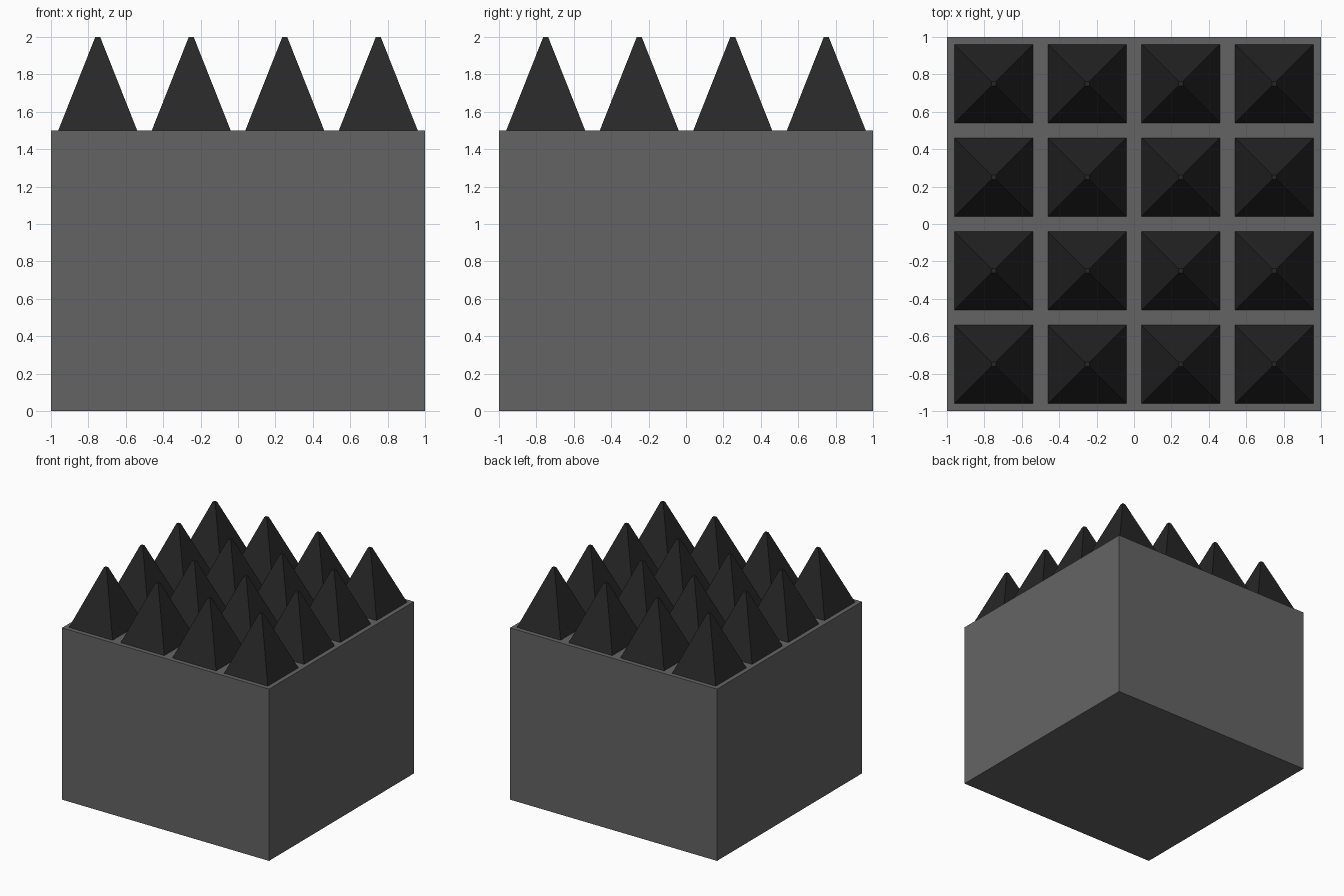
import bpy
import math

if "Cube" in bpy.data.objects:
    bpy.data.objects.remove(bpy.data.objects["Cube"])

SPACING = 0.5
BASE_TOP = 1.5
SPIKE_HALF = 0.211   # half width of a spike at its foot
TIP_HALF = 0.013     # half width of its blunt tip


def material(name, value):
    mat = bpy.data.materials.new(name)
    mat.diffuse_color = (value, value, value, 1)
    mat.use_nodes = True
    mat.node_tree.nodes["Principled BSDF"].inputs["Base Color"].default_value = mat.diffuse_color
    return mat


grey = material("mid grey", 0.127)
black = material("near black", 0.02)

# Solid block
bpy.ops.mesh.primitive_cube_add(size=2, location=(0, 0, BASE_TOP / 2))
block = bpy.context.object
block.name = "block"
block.scale.z = BASE_TOP / 2
bpy.ops.object.transform_apply(location=False, rotation=False, scale=True)
block.data.materials.append(grey)

# Four by four grid of blunt square pyramids, all sharing one mesh
bpy.ops.mesh.primitive_cone_add(
    vertices=4, radius1=SPIKE_HALF * math.sqrt(2), radius2=TIP_HALF * math.sqrt(2),
    depth=2 - BASE_TOP, rotation=(0, 0, math.pi / 4))
first = bpy.context.object
bpy.ops.object.transform_apply(location=False, rotation=True, scale=False)
first.data.materials.append(black)

for i in range(4):
    for j in range(4):
        spike = first
        if i or j:
            spike = bpy.data.objects.new("spike", first.data)
            bpy.context.collection.objects.link(spike)
        spike.name = f"spike_{i + 1}_{j + 1}"
        spike.location = ((i - 1.5) * SPACING, (j - 1.5) * SPACING, (BASE_TOP + 2) / 2)
